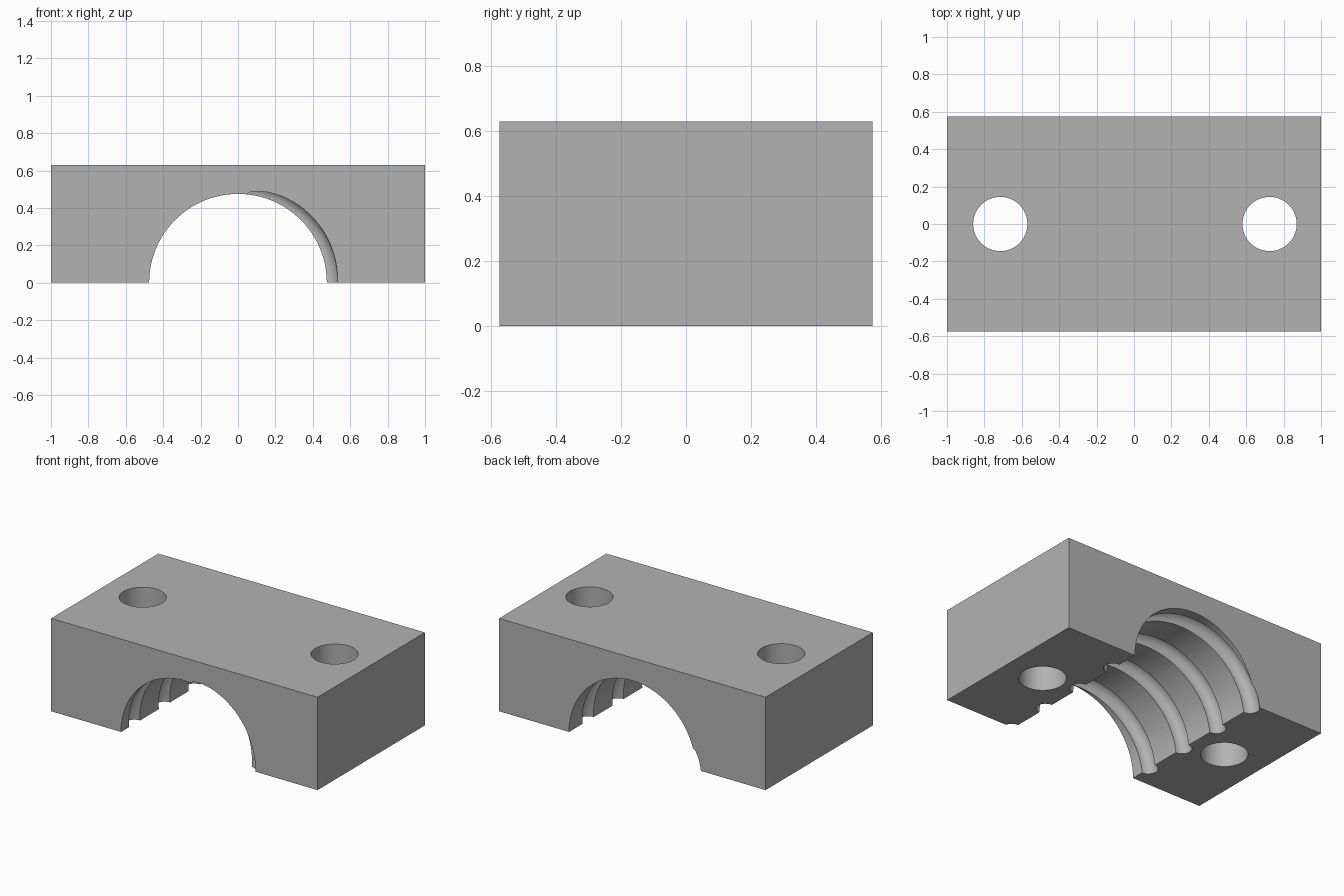
import bpy
import bmesh
from math import cos, sin, pi, radians
from mathutils import Vector, Matrix

default = bpy.data.objects.get("Cube")
if default:
    bpy.data.objects.remove(default, do_unlink=True)

WIDTH, DEPTH, HEIGHT = 2.0, 1.15, 0.63
BORE = 0.475          # radius of the half-round channel
GROOVE = 0.06         # radius of the spiral groove
PITCH = 0.32          # groove advance per turn
START_Y = -0.59       # groove position on the +x edge at the front

grey = bpy.data.materials.new("plain_grey")
grey.use_nodes = True
grey.diffuse_color = (0.45, 0.45, 0.45, 1)
grey.node_tree.nodes["Principled BSDF"].inputs["Base Color"].default_value = grey.diffuse_color


def make_object(name, bm):
    bmesh.ops.recalc_face_normals(bm, faces=bm.faces)
    mesh = bpy.data.meshes.new(name)
    bm.to_mesh(mesh)
    bm.free()
    mesh.materials.append(grey)
    obj = bpy.data.objects.new(name, mesh)
    bpy.context.collection.objects.link(obj)
    return obj


def cylinder(name, radius, length, matrix, segments):
    bm = bmesh.new()
    bmesh.ops.create_cone(bm, cap_ends=True, segments=segments, radius1=radius,
                          radius2=radius, depth=length, matrix=matrix)
    return make_object(name, bm)


def spiral(name, first, last, step, sides):
    """Round tube swept along a helix around the y axis."""
    bm = bmesh.new()
    rings = []
    for deg in range(first, last + 1, step):
        a = radians(deg)
        out = Vector((cos(a), 0, sin(a)))
        centre = out * BORE + Vector((0, START_Y + PITCH * deg / 360, 0))
        ring = []
        for i in range(sides):
            t = 2 * pi * i / sides
            ring.append(bm.verts.new(centre + GROOVE * (out * cos(t) + Vector((0, sin(t), 0)))))
        rings.append(ring)
    for a, b in zip(rings, rings[1:]):
        for i in range(sides):
            j = (i + 1) % sides
            bm.faces.new((a[i], a[j], b[j], b[i]))
    bm.faces.new(rings[0])
    bm.faces.new(rings[-1])
    return make_object(name, bm)


# Solid block
bm = bmesh.new()
bmesh.ops.create_cube(bm, size=1)
bmesh.ops.scale(bm, vec=(WIDTH, DEPTH, HEIGHT), verts=bm.verts)
bmesh.ops.translate(bm, vec=(0, 0, HEIGHT / 2), verts=bm.verts)
block = make_object("clamp_block", bm)

# Channel, bolt holes and spiral groove
cutters = [cylinder("channel_cutter", BORE, 2, Matrix.Rotation(pi / 2, 4, "X"), 96)]
for side, x in (("right", -0.715), ("left", 0.725)):
    cutters.append(cylinder(side + "_bolt_hole_cutter", 0.145, 2,
                            Matrix.Translation((x, 0, 0.3)), 64))
cutters.append(spiral("spiral_groove_cutter", -64, 1324, 4, 24))

bpy.context.view_layer.objects.active = block
block.select_set(True)
for cutter in cutters:
    cutter.hide_render = True
    mod = block.modifiers.new(cutter.name, "BOOLEAN")
    mod.operation = "DIFFERENCE"
    mod.solver = "EXACT"
    mod.object = cutter
    bpy.ops.object.modifier_apply(modifier=mod.name)
    bpy.data.objects.remove(cutter, do_unlink=True)

bpy.ops.object.shade_smooth_by_angle(angle=radians(30))
